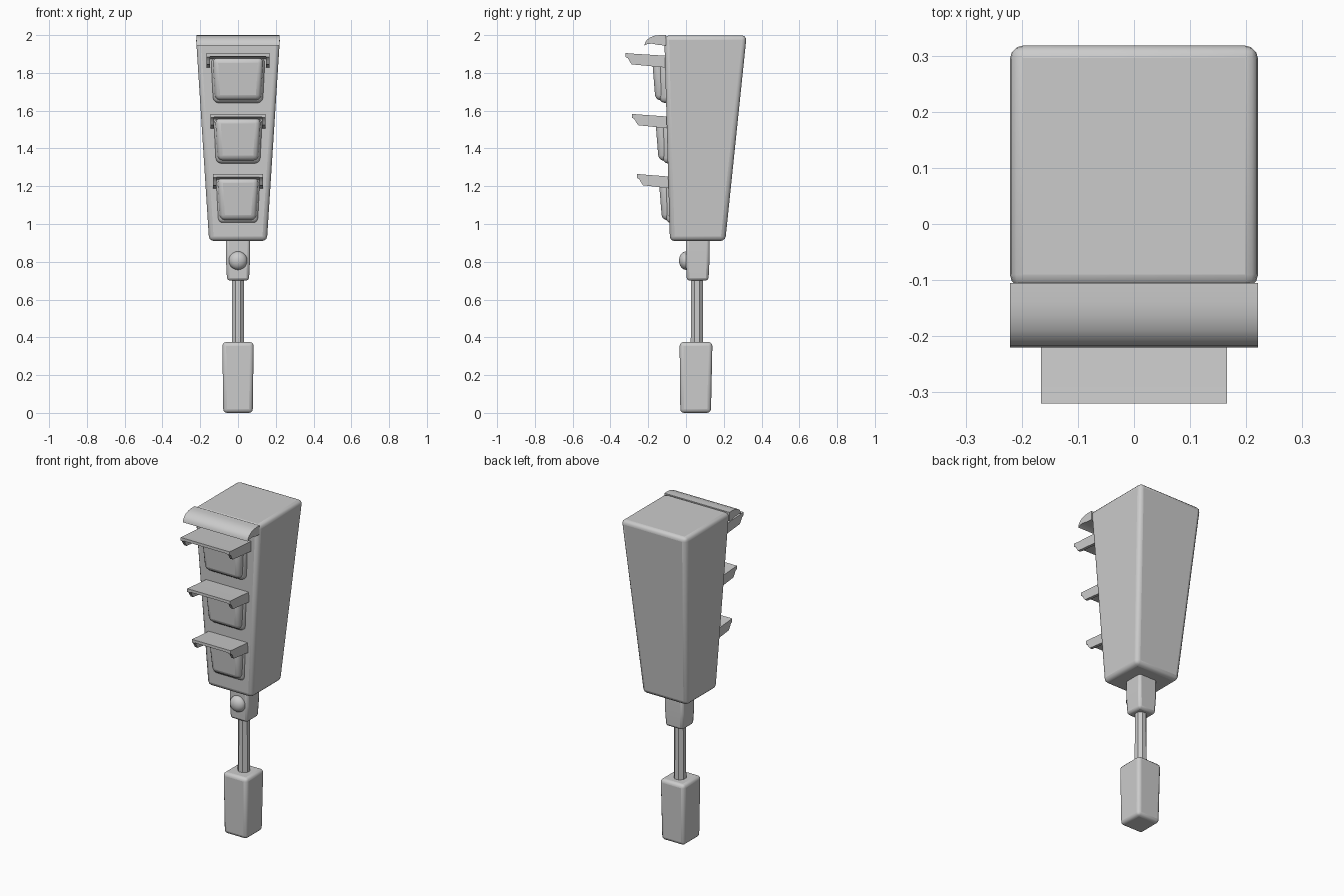
import bpy, bmesh, math

if "Cube" in bpy.data.objects:
    bpy.data.objects.remove(bpy.data.objects["Cube"])


def loft(name, rings, bevel=0.0, segments=2):
    """Skin equal-length rings of points, cap both ends, optionally bevel."""
    bm = bmesh.new()
    vs = [[bm.verts.new(p) for p in r] for r in rings]
    n = len(rings[0])
    for a, b in zip(vs, vs[1:]):
        for i in range(n):
            j = (i + 1) % n
            bm.faces.new((a[i], a[j], b[j], b[i]))
    bm.faces.new(vs[0][::-1])
    bm.faces.new(vs[-1])
    bmesh.ops.recalc_face_normals(bm, faces=bm.faces)
    me = bpy.data.meshes.new(name)
    bm.to_mesh(me)
    bm.free()
    ob = bpy.data.objects.new(name, me)
    bpy.context.collection.objects.link(ob)
    if bevel:
        m = ob.modifiers.new("bevel", 'BEVEL')
        m.width, m.segments, m.limit_method = bevel, segments, 'ANGLE'
    smooth(ob)
    return ob


def smooth(ob):
    bpy.ops.object.select_all(action='DESELECT')
    ob.select_set(True)
    bpy.context.view_layer.objects.active = ob
    bpy.ops.object.shade_smooth_by_angle(angle=math.radians(35))


def rect(hx, y0, y1, z):
    return [(-hx, y0, z), (hx, y0, z), (hx, y1, z), (-hx, y1, z)]


def octagon(r, cy, z):
    return [(r * math.cos(math.pi / 8 + i * math.pi / 4),
             cy + r * math.sin(math.pi / 8 + i * math.pi / 4), z) for i in range(8)]


def panel(name, top, bottom, back, bevel):
    """Tapered slab; top and bottom are (half width, front y, z)."""
    loft(name, [rect(bottom[0], bottom[1], back, bottom[2]),
                rect(top[0], top[1], back, top[2])], bevel, 3)


# Housing, neck, pole and foot
loft("housing", [rect(0.153, -0.085, 0.208, 0.91), rect(0.223, -0.115, 0.321, 1.998)], 0.025, 3)
loft("neck", [rect(0.058, 0.004, 0.119, 0.70), rect(0.063, 0.0, 0.124, 0.80),
              rect(0.063, 0.0, 0.124, 0.94)], 0.015)
loft("pole", [octagon(0.036, 0.058, 0.34), octagon(0.033, 0.058, 0.73)])
loft("foot", [rect(0.078, -0.03, 0.132, 0.0), rect(0.083, -0.034, 0.14, 0.375)], 0.02, 3)

# Round bolt on the neck
bpy.ops.mesh.primitive_uv_sphere_add(segments=20, ring_count=10, radius=0.049,
                                     location=(0, 0, 0.806), rotation=(math.pi / 2, 0, 0))
bolt = bpy.context.object
bolt.name = "bolt"
bolt.scale.z = 0.76
smooth(bolt)

# Curved hood along the top front edge
profile = [(-0.22, 1.945), (-0.217, 1.96), (-0.207, 1.975), (-0.19, 1.988), (-0.165, 1.997),
           (-0.14, 2.0), (-0.105, 2.0), (-0.105, 1.945), (-0.14, 1.947), (-0.18, 1.955), (-0.205, 1.953)]
loft("top_hood", [[(x, y, z) for y, z in profile] for x in (-0.221, 0.221)])


def visor(name, w, zt, front, back):
    """U-shaped visor whose cheeks deepen toward the housing."""
    t, rings = 0.018, []
    for dy, drop, depth in ((0, 0, 0.02), (0.013, 0.001, 0.028), (0.022, 0.002, 0.045),
                            (0.033, 0.003, 0.06), (back - front, 0.015, 0.078)):
        y, z, b = front + dy, zt - drop, zt - depth
        low = min(z - t, b)
        rings.append([(-w, y, low), (-w, y, z), (w, y, z), (w, y, low),
                      (w - t, y, low), (w - t, y, z - t + 0.001),
                      (-w + t, y, z - t + 0.001), (-w + t, y, low)])
    loft(name, rings)


# Three lamps: bezel, raised lens and visor
# (lens top half width, lens front y, top z, visor half width, visor top z, visor front y, housing y)
lamps = [("top", 0.135, -0.180, 1.88, 0.166, 1.905, -0.32, -0.105),
         ("middle", 0.121, -0.163, 1.56, 0.145, 1.583, -0.286, -0.095),
         ("bottom", 0.110, -0.145, 1.245, 0.132, 1.265, -0.26, -0.085)]
for label, w, y, z, vw, vz, vy, back in lamps:
    panel(label + "_bezel", (w + 0.008, y + 0.033, z), (w - 0.004, y + 0.04, z - 0.24), back + 0.03, 0.03)
    panel(label + "_lens", (w, y, z), (w - 0.014, y + 0.018, z - 0.225), back + 0.03, 0.028)
    visor(label + "_visor", vw, vz, vy, back + 0.01)
